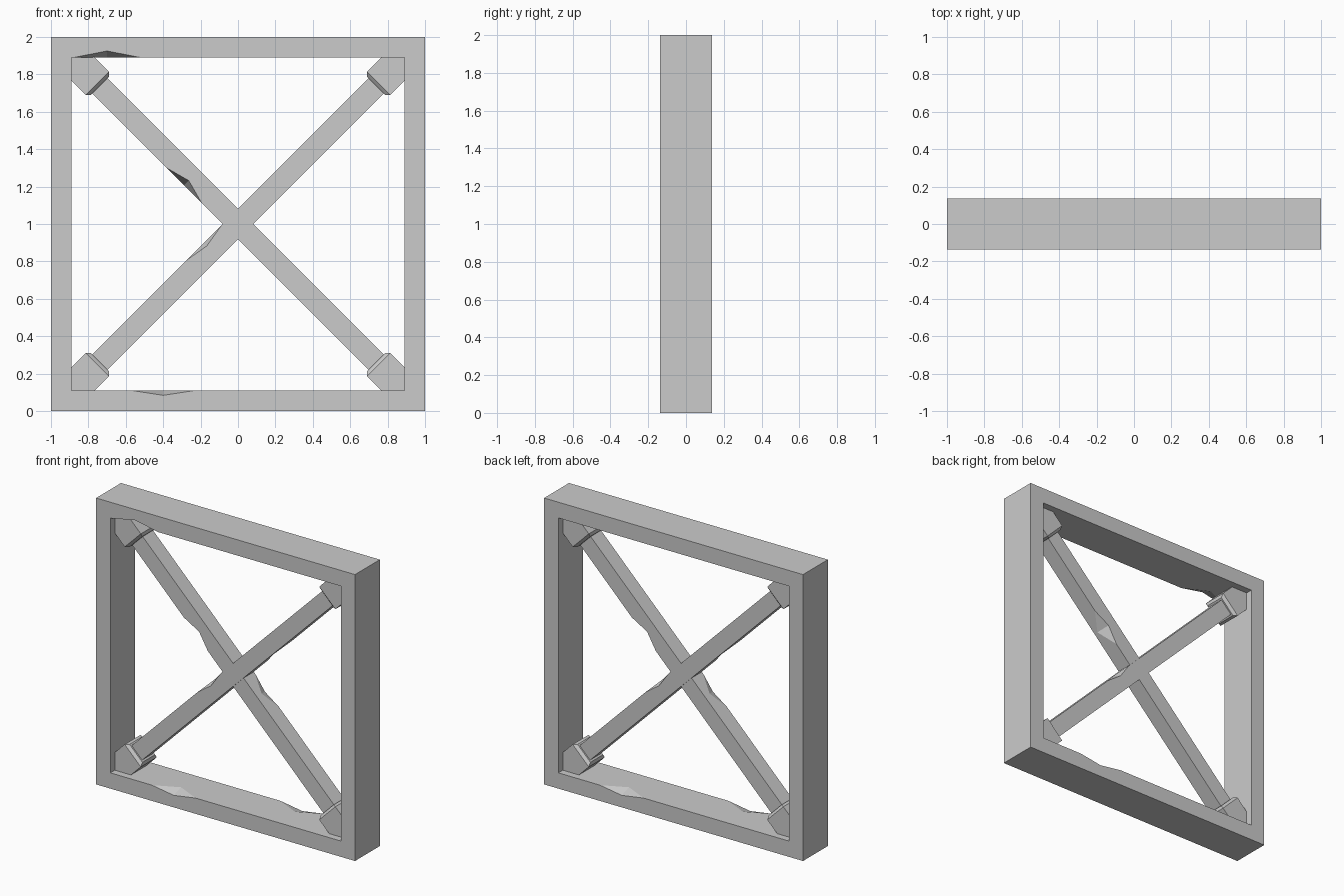
import bpy, bmesh
from math import radians, sqrt
from mathutils import Matrix, Vector

if "Cube" in bpy.data.objects:
    bpy.data.objects.remove(bpy.data.objects["Cube"], do_unlink=True)

grey = bpy.data.materials.new("plain_grey")
grey.use_nodes = True
colour = (0.6, 0.6, 0.6, 1)
grey.diffuse_color = colour
grey.node_tree.nodes["Principled BSDF"].inputs["Base Color"].default_value = colour

DEPTH = 0.137    # half depth of the frame
RAIL = 0.11      # thickness of the frame rails
BAR = 0.057      # half width of the diagonal bars
COLLAR = 0.088   # half width of the corner collars


def finish(name, bm):
    mesh = bpy.data.meshes.new(name)
    bm.to_mesh(mesh)
    bm.free()
    obj = bpy.data.objects.new(name, mesh)
    mesh.materials.append(grey)
    bpy.context.collection.objects.link(obj)
    return obj


def box(name, size, matrix, end_bevel=0):
    """Box of a given size; end_bevel chamfers the edges of its -x end."""
    bm = bmesh.new()
    bmesh.ops.create_cube(bm, size=1)
    bmesh.ops.scale(bm, vec=size, verts=bm.verts)
    if end_bevel:
        edges = [e for e in bm.edges if all(v.co.x < 0 for v in e.verts)]
        bmesh.ops.bevel(bm, geom=edges, offset=end_bevel, segments=1, affect='EDGES')
    bm.transform(matrix)
    return finish(name, bm)


def cut(obj, cutter):
    """Subtract the cutter from the object and discard it."""
    cutter.hide_render = True
    mod = obj.modifiers.new("cut", 'BOOLEAN')
    mod.operation = 'DIFFERENCE'
    mod.solver = 'EXACT'
    mod.object = cutter
    bpy.context.view_layer.objects.active = obj
    bpy.ops.object.modifier_apply(modifier=mod.name)
    bpy.data.objects.remove(cutter, do_unlink=True)


def chip(obj, centre, radii, angle=0):
    """Cut a faceted nick into an edge: radii run along, across y, and into it."""
    bm = bmesh.new()
    bmesh.ops.create_uvsphere(bm, u_segments=4, v_segments=2, radius=1)
    bmesh.ops.scale(bm, vec=radii, verts=bm.verts)
    bm.transform(Matrix.Translation(centre) @ Matrix.Rotation(radians(angle), 4, 'Y'))
    cut(obj, finish("chip_cutter", bm))


# Square frame with worn inner edges
middle = Matrix.Translation((0, 0, 1))
frame = box("frame", (2, 2 * DEPTH, 2), middle)
cut(frame, box("opening", (2 - 2 * RAIL, 1, 2 - 2 * RAIL), middle))
for s in (1, -1):
    chip(frame, (-0.4 * s, -DEPTH * s, RAIL), (0.17, 0.08, 0.026))
chip(frame, (-0.7, -DEPTH, 2 - RAIL), (0.18, 0.09, 0.035))

# Crossed bars: rising to +x in front, falling to +x behind
for name, s in (("rising_bar", 1), ("falling_bar", -1)):
    y = -0.003 * s
    turn = Matrix.Rotation(radians(-45 * s), 4, 'Y')
    bar = box(name, (2.5, 2 * BAR, 2 * BAR), Matrix.Translation((0, y, 1)) @ turn)
    # Shallow nick on the upper edge, deep nick on the lower edge
    for along, side, radii in ((-0.2, 1, (0.13, 0.06, 0.022)),
                               (0.35, -1, (0.13, 0.085, 0.035))):
        # the upper nick lies on the near face, the lower one on the far face
        local = Vector((along * s, 0, BAR * side))
        spot = turn @ local + Vector((0, y - BAR * s * side, 1))
        chip(bar, spot, radii, -45 * s)

# Chamfered collars in the four corners
inner, outer = 1.045, 1.3
for i, name in enumerate(("upper_left", "lower_left", "lower_right", "upper_right")):
    turn = Matrix.Rotation(radians(-45 + 90 * i), 4, 'Y')
    place = middle @ turn @ Matrix.Translation(((inner + outer) / 2, 0, 0))
    box(name + "_collar", (outer - inner, 2 * COLLAR, 2 * COLLAR), place, 0.018)
